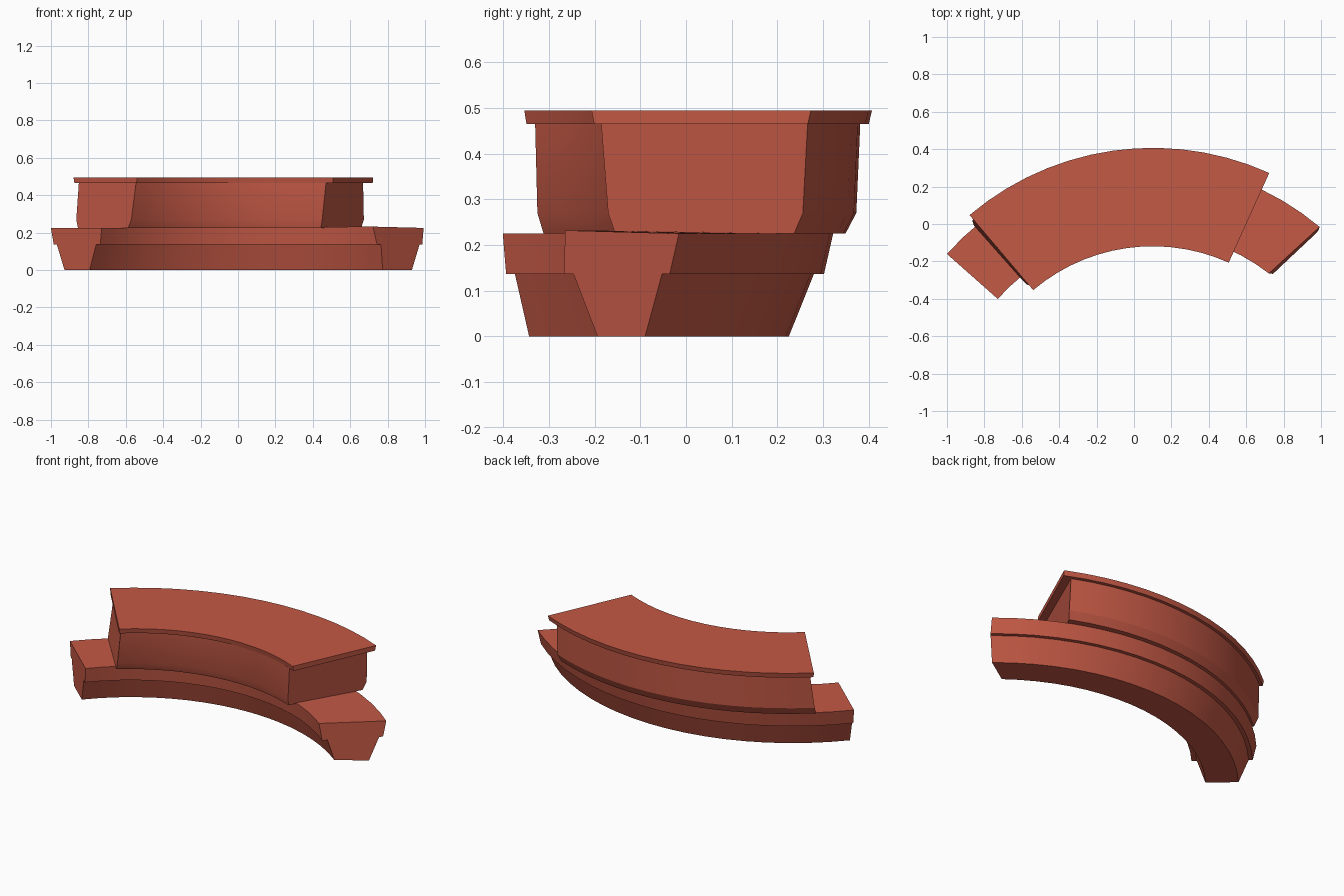
import bpy, bmesh
from math import radians, cos, sin

if "Cube" in bpy.data.objects:
    bpy.data.objects.remove(bpy.data.objects["Cube"])

brick = bpy.data.materials.new("terracotta")
brick.diffuse_color = (0.55, 0.10, 0.06, 1)
brick.use_nodes = True
brick.node_tree.nodes["Principled BSDF"].inputs["Base Color"].default_value = brick.diffuse_color


def arc_block(name, centre, left, right, steps=14):
    """Sweep a closed profile round an arc.
    left / right: end profiles as (radius, angle in degrees, z)."""
    bm = bmesh.new()
    rings = []
    for i in range(steps + 1):
        t = i / steps
        ring = []
        for a, b in zip(left, right):
            r, ang, z = (p + (q - p) * t for p, q in zip(a, b))
            ang = radians(ang)
            ring.append(bm.verts.new((centre[0] + r * cos(ang),
                                      centre[1] + r * sin(ang), z)))
        rings.append(ring)
    n = len(left)
    for r0, r1 in zip(rings, rings[1:]):
        for j in range(n):
            k = (j + 1) % n
            bm.faces.new((r0[j], r0[k], r1[k], r1[j]))
    bm.faces.new(rings[0])
    bm.faces.new(rings[-1][::-1])
    bmesh.ops.recalc_face_normals(bm, faces=bm.faces)
    mesh = bpy.data.meshes.new(name)
    bm.to_mesh(mesh)
    bm.free()
    obj = bpy.data.objects.new(name, mesh)
    bpy.context.collection.objects.link(obj)
    mesh.materials.append(brick)
    bpy.ops.object.select_all(action='DESELECT')
    obj.select_set(True)
    bpy.context.view_layer.objects.active = obj
    bpy.ops.object.shade_smooth_by_angle(angle=radians(20))
    return obj


# Lower course: tapered foot with a stepped lip on both sides
foot = [(1.332, 0.0), (1.387, 0.137), (1.409, 0.137), (1.429, 0.225),
        (1.066, 0.225), (1.077, 0.137), (1.106, 0.137), (1.153, 0.0)]
foot_right_angles = [49.8, 49.5, 49.5, 49.8, 52.3, 51.3, 51.1, 52.4]
foot_left = [(r, 138.5, z) for r, z in foot]
foot_right = [(r, a, z) for (r, z), a in zip(foot, foot_right_angles)]
foot_right[4] = (1.065, 52.3, 0.232)
arc_block("lower_course", (0.07, -1.107), foot_left, foot_right, 18)

# Upper course: wall that tucks in at its base
arc_block("upper_wall", (0.1, -1.107),
          [(1.457, 131.0, 0.225), (1.482, 130.6, 0.27), (1.492, 129.6, 0.466),
           (1.010, 129.7, 0.466), (1.030, 130.6, 0.27), (1.051, 130.8, 0.225)],
          [(1.455, 67.4, 0.225), (1.478, 67.2, 0.27), (1.486, 67.5, 0.466),
           (0.993, 68.1, 0.466), (1.000, 69.5, 0.27), (1.012, 70.2, 0.225)])

# Cap slab overhanging the wall
cap = [(1.507, 0.465), (1.514, 0.494), (0.988, 0.494), (0.994, 0.465)]
arc_block("cap_slab", (0.1, -1.107),
          [(r, 130.3, z) for r, z in cap],
          [(r, 65.7, z) for r, z in cap])
